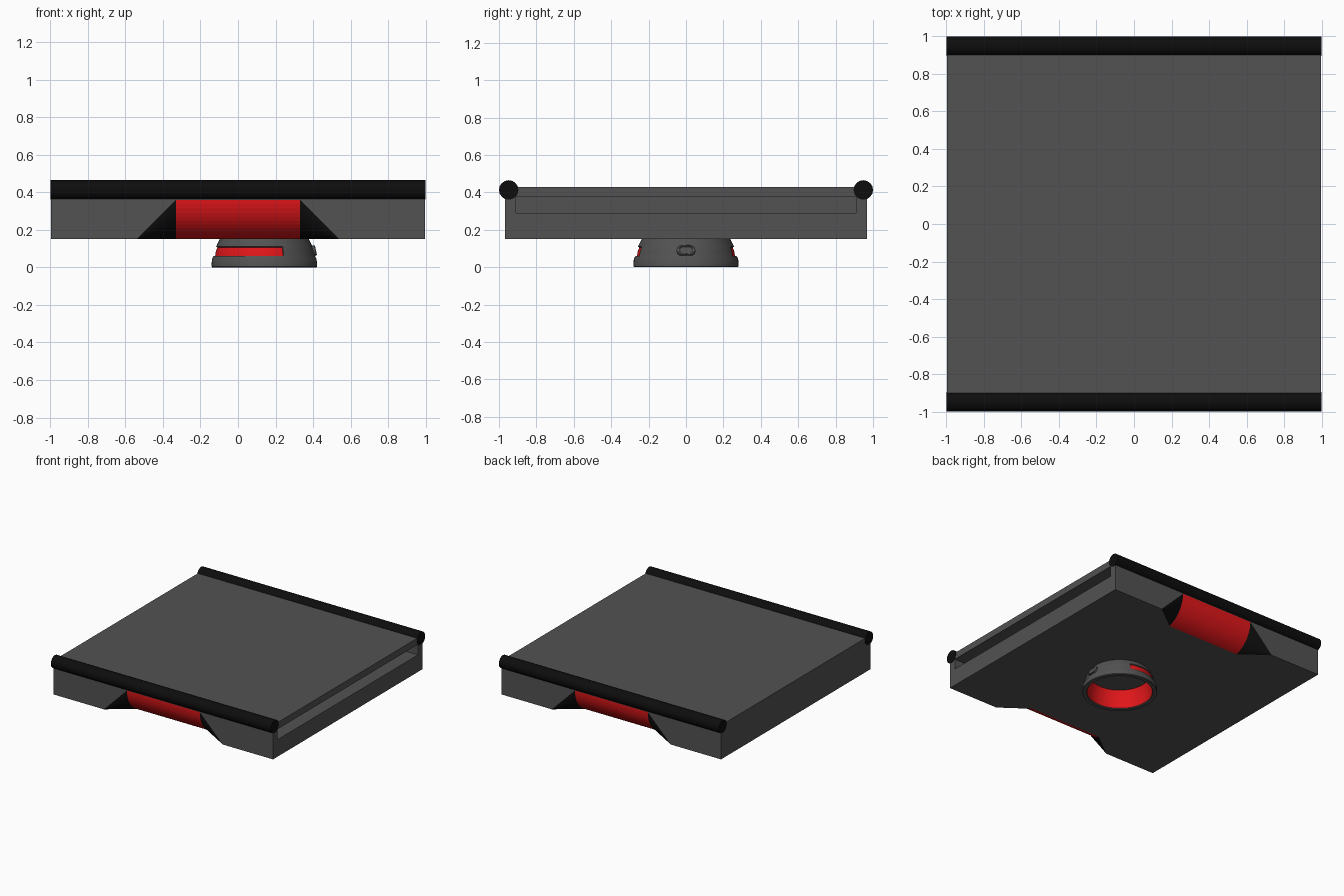
import bpy, bmesh, math

cube = bpy.data.objects.get("Cube")
if cube:
    bpy.data.objects.remove(cube)


def material(name, rgb):
    m = bpy.data.materials.new(name)
    m.use_nodes = True
    m.diffuse_color = (*rgb, 1)
    m.node_tree.nodes["Principled BSDF"].inputs["Base Color"].default_value = (*rgb, 1)
    return m


GREY = material("dark grey", (0.085, 0.085, 0.085))
BLACK = material("black", (0.004, 0.004, 0.004))
RED = material("red", (0.75, 0.008, 0.01))
MATS = [GREY, BLACK, RED]


def finish(name, bm, smooth=False):
    bmesh.ops.remove_doubles(bm, verts=bm.verts, dist=0.0001)
    bmesh.ops.recalc_face_normals(bm, faces=bm.faces)
    mesh = bpy.data.meshes.new(name)
    bm.to_mesh(mesh)
    bm.free()
    for m in MATS:
        mesh.materials.append(m)
    ob = bpy.data.objects.new(name, mesh)
    bpy.context.collection.objects.link(ob)
    if smooth:
        bpy.ops.object.select_all(action="DESELECT")
        ob.select_set(True)
        bpy.context.view_layer.objects.active = ob
        bpy.ops.object.shade_smooth_by_angle(angle=math.radians(32))
    return ob


# Main slab: long edges chamfered under the rods, a scoop in front and back
W, D, BOTTOM, TOP = 0.995, 0.967, 0.15, 0.43
SHOULDER, RIM = 0.375, 0.9
LIP, INNER, OUTER = 0.36, 0.33, 0.54
bm = bmesh.new()


def face(points, mat=0):
    f = bm.faces.new([bm.verts.new(p) for p in points])
    f.material_index = mat


def scoop_curve(x, s):
    """Convex curve from the lip down to the underside."""
    r, sweep, n = 0.218, math.radians(74.3), 12
    pts = []
    for i in range(n + 1):
        a = sweep * i / n
        z = BOTTOM if i == n else LIP - r * math.sin(a)
        pts.append((x, s * (D - r * (1 - math.cos(a))), z))
    return pts


underside = []
for s in (-1, 1):
    y = s * D
    left, right = scoop_curve(-INNER, s), scoop_curve(INNER, s)
    for i in range(len(left) - 1):
        face([left[i], right[i], right[i + 1], left[i + 1]], 2)
        for side, x in ((left, -OUTER), (right, OUTER)):
            face([(x, y, BOTTOM), side[i], side[i + 1]], 1)
    face([(-W, y, BOTTOM), (-OUTER, y, BOTTOM), left[0], right[0],
          (OUTER, y, BOTTOM), (W, y, BOTTOM), (W, y, SHOULDER), (-W, y, SHOULDER)])
    face([(-W, y, SHOULDER), (W, y, SHOULDER), (W, s * RIM, TOP), (-W, s * RIM, TOP)])
    edge = [(-W, y, BOTTOM), (-OUTER, y, BOTTOM), left[-1], right[-1],
            (OUTER, y, BOTTOM), (W, y, BOTTOM)]
    underside += edge if s < 0 else edge[::-1]
face(underside)
face([(-W, -RIM, TOP), (W, -RIM, TOP), (W, RIM, TOP), (-W, RIM, TOP)])
low = [(-D, BOTTOM), (D, BOTTOM), (D, SHOULDER)]
high = [(RIM, TOP), (-RIM, TOP), (-D, SHOULDER)]
face([(-W, y, z) for y, z in low + high])

# Long slot in one end
S, S0, S1, DEPTH = 0.91, 0.29, 0.375, 0.12
face([(W, y, z) for y, z in low + [(S, S1), (S, S0), (-S, S0), (-S, S1), (-D, SHOULDER)]])
face([(W, y, z) for y, z in [(D, SHOULDER)] + high + [(-S, S1), (S, S1)]])
slot = [(-S, S0), (S, S0), (S, S1), (-S, S1)]
for a, b in zip(slot, slot[1:] + slot[:1]):
    face([(W, *a), (W, *b), (W - DEPTH, *b), (W - DEPTH, *a)])
face([(W - DEPTH, *p) for p in slot])
finish("slab", bm)

# Rods along the front and back top edges
for s, name in ((-1, "front_rod"), (1, "back_rod")):
    bpy.ops.mesh.primitive_cylinder_add(vertices=16, radius=0.052, depth=1.996,
                                        location=(0, s * 0.948, 0.413),
                                        rotation=(0, math.pi / 2, 0))
    rod = bpy.context.object
    rod.name = name
    rod.data.materials.append(BLACK)
    bpy.ops.object.shade_smooth_by_angle(angle=math.radians(32))

# Hollow ring foot: grey shell, red liner, red band sunk around one side
CX, N = 0.14, 96
profile = [(0.245, 0.006), (0.25, 0), (0.277, 0), (0.281, 0.005), (0.279, 0.045),
           (0.27, 0.06), (0.266, 0.085), (0.257, 0.11), (0.235, 0.155)]
liner = [(0.222, 0.155), (0.24, 0.08), (0.245, 0.006)]
bm = bmesh.new()
band = []
for i in range(N):
    a, b = (2 * math.pi * k / N for k in (i, i + 1))
    for path, mat in ((profile, 0), (liner, 2)):
        for (r0, z0), (r1, z1) in zip(path, path[1:]):
            face([(CX + r * math.cos(t), r * math.sin(t), z)
                  for r, z, t in ((r0, z0, a), (r0, z0, b), (r1, z1, b), (r1, z1, a))], mat)
bmesh.ops.remove_doubles(bm, verts=bm.verts, dist=0.0001)
bmesh.ops.recalc_face_normals(bm, faces=bm.faces)
for f in bm.faces:
    c = f.calc_center_median()
    angle = abs(math.degrees(math.atan2(c.y, c.x - CX)))
    radius = math.hypot(c.x - CX, c.y)
    if 0.06 < c.z < 0.11 and radius > 0.25 and angle > 67:
        band.append(f)
        f.normal_update()
bmesh.ops.inset_region(bm, faces=band, thickness=0.001, depth=-0.008)
for f in band:
    f.material_index = 2
finish("ring_foot", bm, smooth=True)

# Oblong button on the ring
bm = bmesh.new()
outline = []
for i in range(24):
    t = 2 * math.pi * i / 24
    outline.append((0.028 * math.cos(t) + math.copysign(0.022, math.cos(t)),
                    0.028 * math.sin(t)))
steps = [(0, 1, 0), (0.026, 1, 0), (0.03, 0.88, 0), (0.03, 0.72, 1), (0.026, 0.68, 0)]
loops = [[(d, y * k, z * k) for y, z in outline] for d, k, m in steps]
for j in range(len(loops) - 1):
    for i in range(24):
        n = (i + 1) % 24
        face([loops[j][i], loops[j][n], loops[j + 1][n], loops[j + 1][i]])
face(loops[-1])
face(loops[0])
button = finish("button", bm, smooth=True)
button.location = (CX + 0.246, 0, 0.085)
button.rotation_euler = (0, math.radians(-12), 0)
